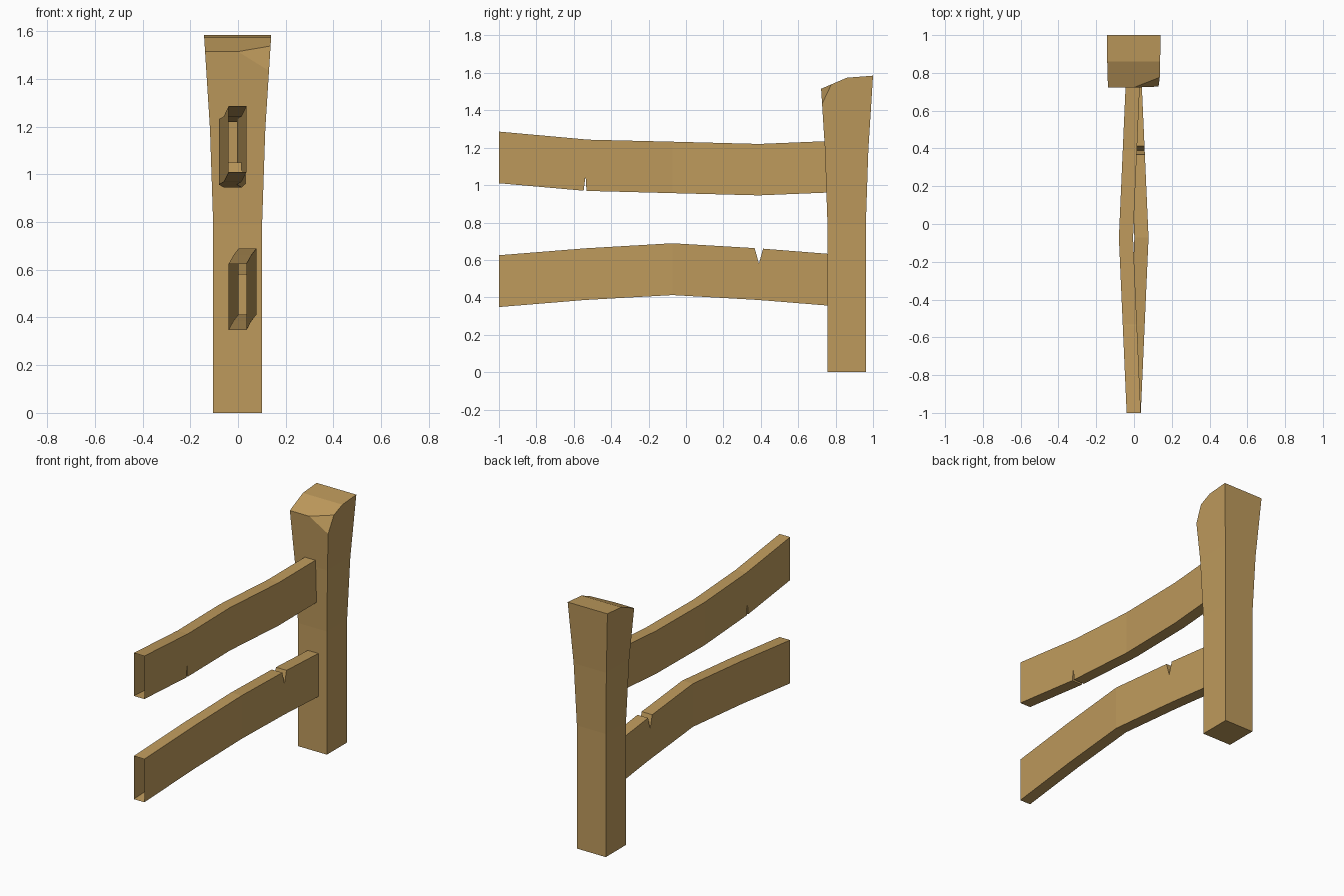
import bpy, bmesh
from mathutils import Vector

if "Cube" in bpy.data.objects:
    bpy.data.objects.remove(bpy.data.objects["Cube"])

wood = bpy.data.materials.new("tan wood")
wood.diffuse_color = (0.515, 0.323, 0.107, 1)
wood.use_nodes = True
wood.node_tree.nodes["Principled BSDF"].inputs["Base Color"].default_value = wood.diffuse_color
CX = -0.0015


def finish(bm, name):
    bmesh.ops.recalc_face_normals(bm, faces=bm.faces[:])
    me = bpy.data.meshes.new(name)
    bm.to_mesh(me)
    bm.free()
    me.materials.append(wood)
    ob = bpy.data.objects.new(name, me)
    bpy.context.collection.objects.link(ob)


def bridge(bm, rings):
    for a, b in zip(rings, rings[1:]):
        for i in range(4):
            j = (i + 1) % 4
            bm.faces.new((a[i], a[j], b[j], b[i]))


def slice_off(bm, p, q, r):
    # cut along the plane through three points, drop the upper side, cap it
    p, q, r = Vector(p), Vector(q), Vector(r)
    n = (q - p).cross(r - p).normalized()
    if n.z < 0:
        n = -n
    res = bmesh.ops.bisect_plane(bm, geom=bm.verts[:] + bm.edges[:] + bm.faces[:],
                                 dist=1e-5, plane_co=p, plane_no=n, clear_outer=True)
    edges = [e for e in res["geom_cut"] if isinstance(e, bmesh.types.BMEdge)]
    bmesh.ops.holes_fill(bm, edges=edges, sides=0)


# Post: flared square column with a bevelled, chipped top
bm = bmesh.new()
CY = 0.859
rings = []
for z, h in [(0, 0.1025), (0.79, 0.1025), (1.19, 0.116), (1.65, 0.1451)]:
    rings.append([bm.verts.new((CX + sx * h, CY + sy * h, z))
                  for sx, sy in [(-1, -1), (1, -1), (1, 1), (-1, 1)]])
bridge(bm, rings)
bm.faces.new(rings[0])
bm.faces.new(rings[-1])
slice_off(bm, (0, 1.0, 1.585), (1, 1.0, 1.585), (0, 0.86, 1.574))
slice_off(bm, (0, 0.86, 1.574), (1, 0.86, 1.574), (0, 0.7225, 1.515))
slice_off(bm, (0.0, 0.7225, 1.515), (0.13, 0.728, 1.435), (0.136, 0.777, 1.539))
finish(bm, "post")


# Rails: open-ended bowed boards, each with a narrow V notch
def rail(name, columns, bow):
    bm = bmesh.new()
    rings = []
    for y, zb, zt in columns:
        x = CX + bow * (1 - abs(y + 0.0725) / 0.9275)
        rings.append([bm.verts.new((x + dx, y, z)) for dx, z in
                      [(-0.0375, zb), (0.0375, zb), (0.0375, zt), (-0.0375, zt)]])
    bridge(bm, rings)
    finish(bm, name)


rail("upper_rail", [(-1, 1.01, 1.286), (-0.547, 0.97, 1.245), (-0.537, 1.05, 1.244),
                    (-0.532, 0.969, 1.243), (-0.0725, 0.957, 1.232),
                    (0.39, 0.945, 1.22), (0.855, 0.964, 1.239)], -0.041)
rail("lower_rail", [(-1, 0.348, 0.625), (-0.537, 0.386, 0.662), (-0.0725, 0.412, 0.689),
                    (0.367, 0.387, 0.663), (0.39, 0.385, 0.58),
                    (0.412, 0.384, 0.66), (0.855, 0.348, 0.625)], 0.041)
